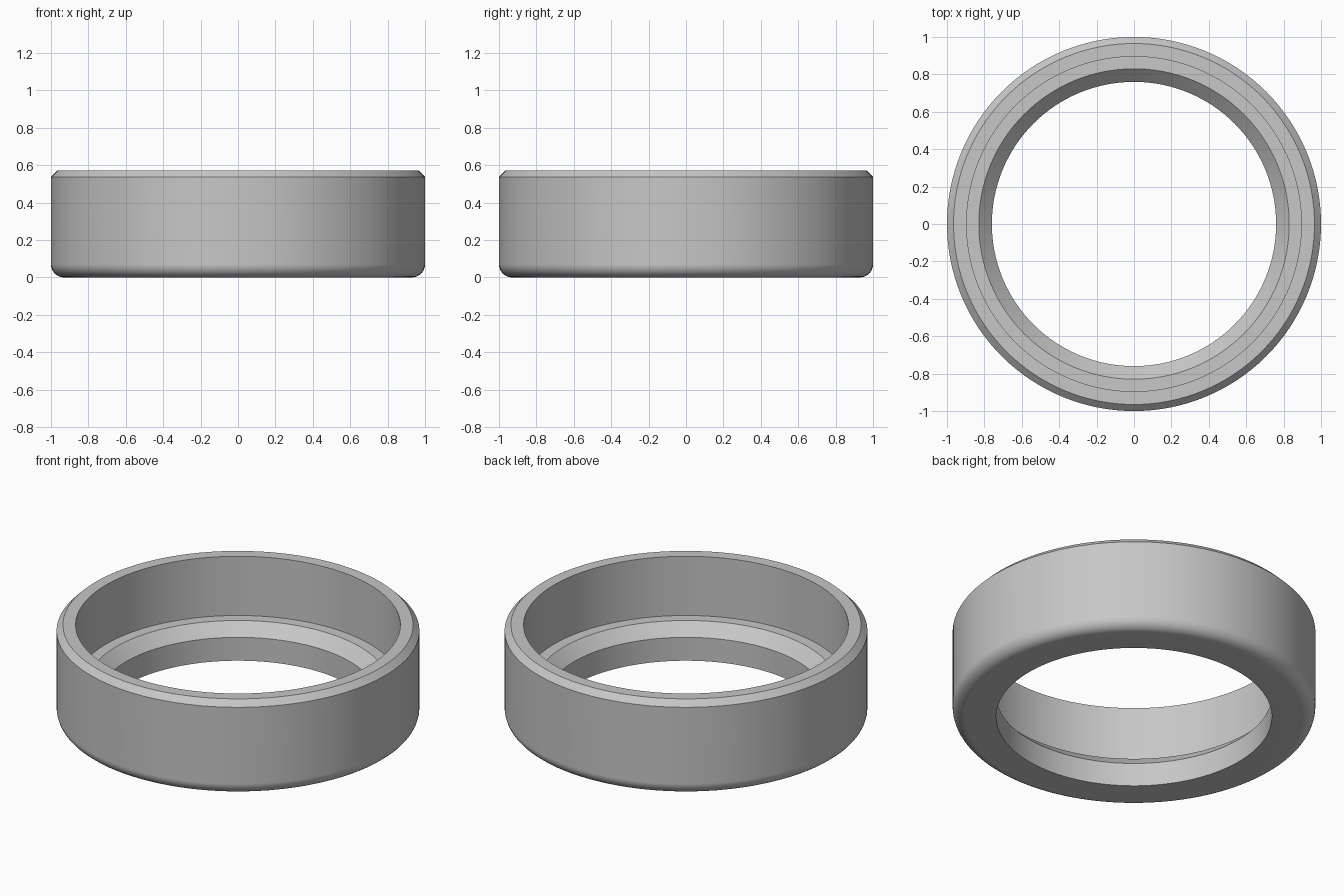
import bpy
import bmesh
from math import cos, sin, pi, radians
from mathutils import Vector

SEGMENTS = 128
HEIGHT = 0.572
FILLET = 0.07
FILLET_STEPS = 8

cube = bpy.data.objects.get("Cube")
if cube:
    bpy.data.objects.remove(cube, do_unlink=True)

# Plain grey metal
grey = (0.57, 0.57, 0.57, 1.0)
metal = bpy.data.materials.new("grey_metal")
metal.use_nodes = True
metal.diffuse_color = grey
metal.node_tree.nodes["Principled BSDF"].inputs["Base Color"].default_value = grey

# Cross-section (radius, height): bore, bevelled seat, ledge, wall, chamfered rim
profile = [
    (0.76, 0), (0.76, 0.142), (0.83, 0.212), (0.895, 0.212),
    (0.895, HEIGHT), (0.965, HEIGHT), (1, HEIGHT - 0.035),
]
# Rounded outer bottom edge
for i in range(FILLET_STEPS + 1):
    a = i / FILLET_STEPS * pi / 2
    profile.append((1 - FILLET + FILLET * cos(a), FILLET - FILLET * sin(a)))

# Revolve the closed section into the ring
bm = bmesh.new()
verts = [bm.verts.new((r, 0, z)) for r, z in profile]
edges = [bm.edges.new((v, verts[(i + 1) % len(verts)])) for i, v in enumerate(verts)]
bmesh.ops.spin(bm, geom=verts + edges, cent=Vector(), axis=Vector((0, 0, 1)),
               angle=2 * pi, steps=SEGMENTS, use_duplicate=False)
bmesh.ops.remove_doubles(bm, verts=bm.verts, dist=0.0005)
bmesh.ops.recalc_face_normals(bm, faces=bm.faces)

mesh = bpy.data.meshes.new("stepped_ring")
bm.to_mesh(mesh)
bm.free()
mesh.materials.append(metal)
ring = bpy.data.objects.new("stepped_ring", mesh)
bpy.context.collection.objects.link(ring)

# Smooth curved walls, crisp machined edges
bpy.ops.object.select_all(action="DESELECT")
ring.select_set(True)
bpy.context.view_layer.objects.active = ring
bpy.ops.object.shade_smooth_by_angle(angle=radians(30))
weighted = ring.modifiers.new("flat_face_normals", "WEIGHTED_NORMAL")
weighted.keep_sharp = True
